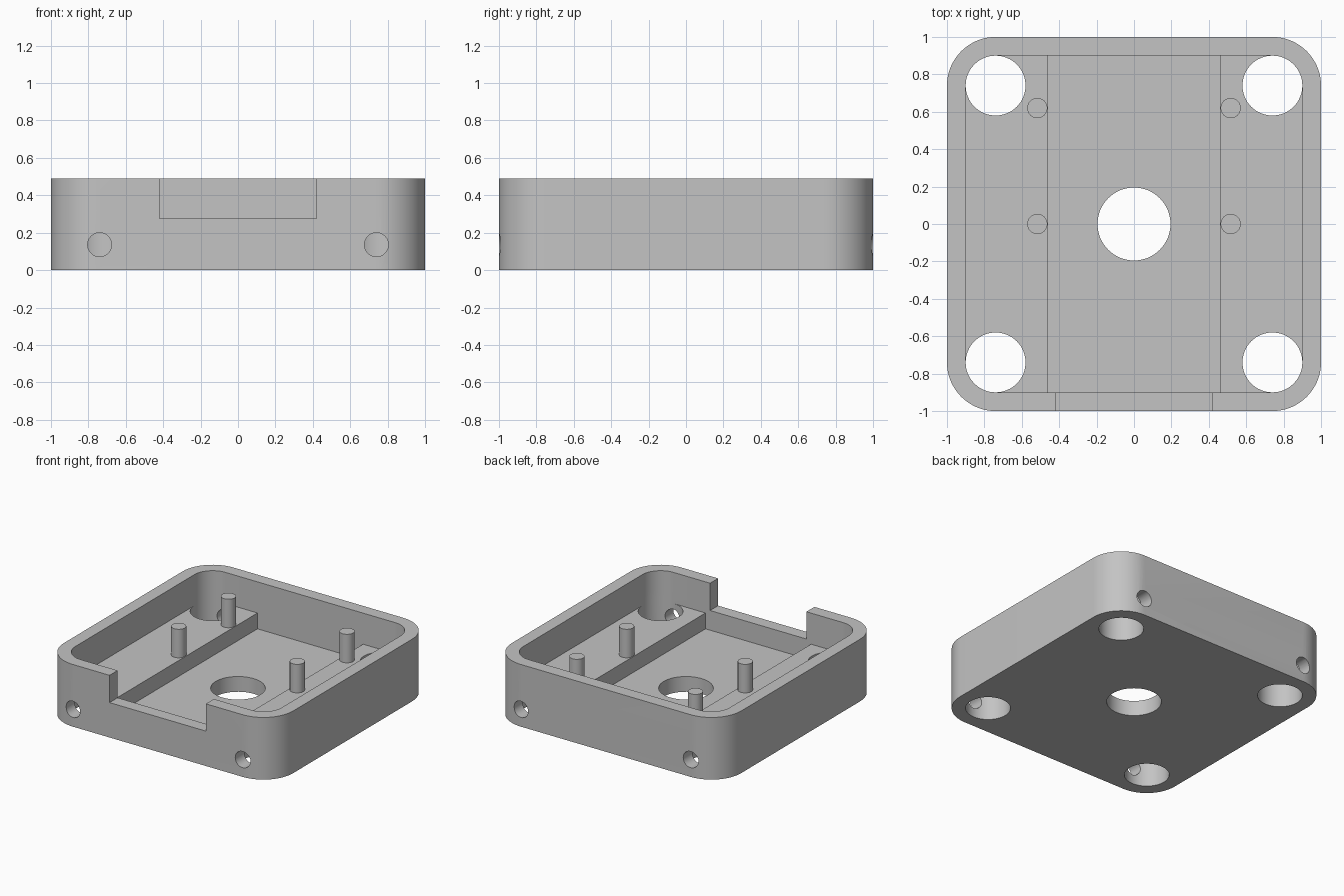
import bpy
import bmesh
from math import radians, sin, cos, pi

if "Cube" in bpy.data.objects:
    bpy.data.objects.remove(bpy.data.objects["Cube"])

HEIGHT, FLOOR, LEDGE = 0.49, 0.12, 0.245
CORNER = 0.74        # shared centre of corner rounding and corner holes
INNER_R, OUTER_R = 0.16, 0.26
SEG = 64

grey = bpy.data.materials.new("plain grey")
grey.use_nodes = True
colour = (0.55, 0.55, 0.55, 1)
grey.diffuse_color = colour
grey.node_tree.nodes["Principled BSDF"].inputs["Base Color"].default_value = colour


def prism(name, outline, z0, z1):
    """Extrude a flat outline from z0 up to z1."""
    bm = bmesh.new()
    face = bm.faces.new([bm.verts.new((x, y, z0)) for x, y in outline])
    top = bmesh.ops.extrude_face_region(bm, geom=[face])["geom"]
    bmesh.ops.translate(bm, vec=(0, 0, z1 - z0),
                        verts=[g for g in top if isinstance(g, bmesh.types.BMVert)])
    bmesh.ops.recalc_face_normals(bm, faces=bm.faces)
    mesh = bpy.data.meshes.new(name)
    bm.to_mesh(mesh)
    bm.free()
    mesh.materials.append(grey)
    obj = bpy.data.objects.new(name, mesh)
    bpy.context.collection.objects.link(obj)
    return obj


def circle(x, y, r, seg=SEG):
    return [(x + r * cos(2 * pi * i / seg), y + r * sin(2 * pi * i / seg))
            for i in range(seg)]


def rounded_square(r):
    points = []
    for q, (sx, sy) in enumerate([(1, 1), (-1, 1), (-1, -1), (1, -1)]):
        for i in range(SEG // 4 + 1):
            a = 2 * pi * (q * SEG // 4 + i) / SEG
            points.append((sx * CORNER + r * cos(a), sy * CORNER + r * sin(a)))
    return points


def box(x0, x1, y0, y1):
    return [(x0, y0), (x1, y0), (x1, y1), (x0, y1)]


def select(obj):
    bpy.ops.object.select_all(action="DESELECT")
    obj.select_set(True)
    bpy.context.view_layer.objects.active = obj


def cut(target, cutter):
    """Subtract the cutter and discard it."""
    mod = target.modifiers.new("cut", "BOOLEAN")
    mod.operation, mod.solver, mod.object = "DIFFERENCE", "EXACT", cutter
    select(target)
    bpy.ops.object.modifier_apply(modifier=mod.name)
    bpy.data.objects.remove(cutter)


# Tray body: cavity above the side ledges, then the deeper central channel
tray = prism("tray", rounded_square(OUTER_R), 0, HEIGHT)
cut(tray, prism("cavity", rounded_square(INNER_R), LEDGE, 1))
cut(tray, prism("channel", box(-0.46, 0.46, -0.9, 0.9), FLOOR, 0.8))

# Notch in the front wall
cut(tray, prism("notch", box(-0.42, 0.42, -1.2, -0.8), 0.275, 0.9))

# Centre hole and corner holes through the base
cut(tray, prism("centre_hole", circle(0, 0, 0.195), -0.1, 0.2))
for sx in (-1, 1):
    for sy in (-1, 1):
        cut(tray, prism("corner_hole", circle(sx * CORNER, sy * CORNER, INNER_R), -0.1, 0.35))

# Small screw holes from the front and back walls into the corner holes
for sx in (-1, 1):
    for sy in (-1, 1):
        drill = prism("screw_hole", circle(0, 0, 0.064, 32), 0, 0.4)
        drill.rotation_euler.x = radians(90 * -sy)
        drill.location = (sx * CORNER, sy * CORNER, 0.136)
        bpy.context.view_layer.update()
        cut(tray, drill)

select(tray)
bpy.ops.object.shade_smooth_by_angle(angle=radians(30))

# Four mounting pegs standing on the ledges
for side, sx in (("left", 1), ("right", -1)):
    for place, y in (("middle", 0), ("back", 0.62)):
        peg = prism(f"{side}_{place}_peg", circle(sx * 0.517, y, 0.054, 32), LEDGE - 0.02, 0.47)
        select(peg)
        bpy.ops.object.shade_smooth_by_angle(angle=radians(30))
